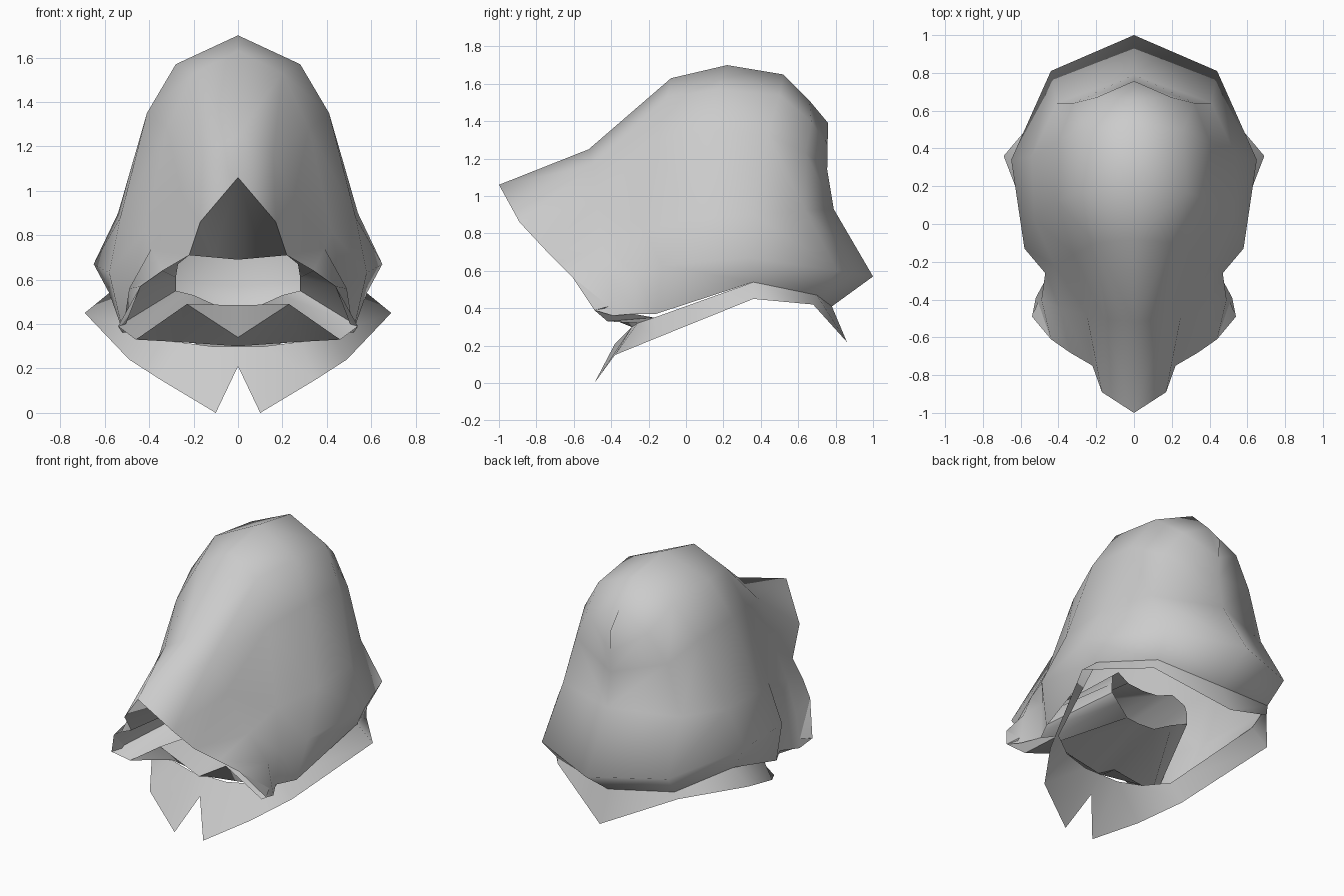
import bpy
import bmesh
from math import radians

default_cube = bpy.data.objects.get("Cube")
if default_cube:
    bpy.data.objects.remove(default_cube, do_unlink=True)

# One plain cloth colour
cloth = bpy.data.materials.new("light_grey_cloth")
cloth.use_nodes = True
colour = (.6, .6, .6, 1)
cloth.diffuse_color = colour
cloth.node_tree.nodes["Principled BSDF"].inputs["Base Color"].default_value = colour


def cloth_sheet(name, rails, crease_angle):
    """Loft neighbouring rails (left half) and mirror them to the right."""
    bm = bmesh.new()
    rows = [[bm.verts.new(point) for point in rail] for rail in rails]
    for upper, lower in zip(rows, rows[1:]):
        for i in range(len(upper) - 1):
            bm.faces.new((upper[i], lower[i], lower[i + 1], upper[i + 1]))
    # Rails that meet on the centre line share their points there
    bmesh.ops.remove_doubles(bm, verts=bm.verts, dist=.001)
    mesh = bpy.data.meshes.new(name)
    bm.to_mesh(mesh)
    bm.free()
    mesh.materials.append(cloth)
    sheet = bpy.data.objects.new(name, mesh)
    bpy.context.collection.objects.link(sheet)
    mirror = sheet.modifiers.new("mirror_halves", 'MIRROR')
    mirror.use_clip = True
    mirror.merge_threshold = .001
    bpy.ops.object.select_all(action='DESELECT')
    sheet.select_set(True)
    bpy.context.view_layer.objects.active = sheet
    bpy.ops.object.modifier_apply(modifier=mirror.name)
    bpy.ops.object.shade_smooth_by_angle(angle=radians(crease_angle))


# Hood: every rail runs from the front opening to the middle of the back
ridge = [(0, -1, 1.06), (0, -.52, 1.25), (0, -.08, 1.63), (0, .22, 1.7),
         (0, .52, 1.65), (0, .66, 1.51), (0, .76, 1.39)]
crown = [(.17, -.89, .86), (.16, -.5, 1.16), (.2, -.1, 1.53), (.28, .17, 1.57),
         (.26, .5, 1.54), (.2, .67, 1.4), (0, .757, 1.27)]
temple = [(.22, -.75, .71), (.25, -.48, .97), (.32, -.16, 1.28), (.41, .12, 1.35),
          (.4, .44, 1.33), (.32, .64, 1.23), (0, .755, 1.14)]
cheek = [(.34, -.68, .64), (.39, -.45, .74), (.42, -.22, .82), (.53, .03, .88),
         (.54, .36, .9), (.41, .64, .92), (0, .79, .93)]
flare = [(.44, -.61, .57), (.49, -.4, .56), (.47, -.26, .58), (.58, -.13, .63),
         (.65, .34, .67), (.44, .81, .6), (0, 1, .57)]
hem = [(.54, -.49, .39), (.52, -.39, .36), (.46, -.28, .37), (.52, -.16, .37),
       (.58, .36, .54), (.41, .7, .47), (0, .78, .41)]
hood_rails = [ridge, crown, temple, cheek, flare, hem]
cloth_sheet("hood", hood_rails, 180)

# Shoulder cape: notched at the front, pointed at the back
cape_neck = [(0, -.29, .3), (.12, -.29, .3), (.28, -.26, .32), (.42, -.17, .35),
             (.58, .36, .54), (.41, .7, .47), (0, .78, .41)]
cape_edge = [(0, -.38, .21), (.1, -.49, 0), (.35, -.38, .15), (.49, -.16, .24),
             (.69, .36, .45), (.42, .68, .42), (0, .86, .22)]
cloth_sheet("shoulder_cape", [cape_neck, cape_edge], 180)

# Lining: runs from the hood's front rim and a zigzag chin fold back to the face opening
hood_rim = [rail[0] for rail in hood_rails]
chin_fold = [(.46, -.42, .33), (.23, -.45, .49), (0, -.39, .34)]
face_opening = [(0, .08, .69), (.11, .08, .7), (.2, .1, .73), (.27, .13, .67),
                (.28, .14, .61), (.28, .14, .55), (.2, .1, .53), (.1, .06, .485),
                (0, .05, .485)]
cloth_sheet("face_lining", [hood_rim + chin_fold, face_opening], 60)

# Neck wrap: closes the gap between the chin fold and the cape
neck_seam = [(.46, -.28, .37), (.42, -.17, .35), (.28, -.26, .32), (0, -.29, .3)]
cloth_sheet("neck_wrap", [[hood_rim[-1]] + chin_fold, neck_seam], 40)
